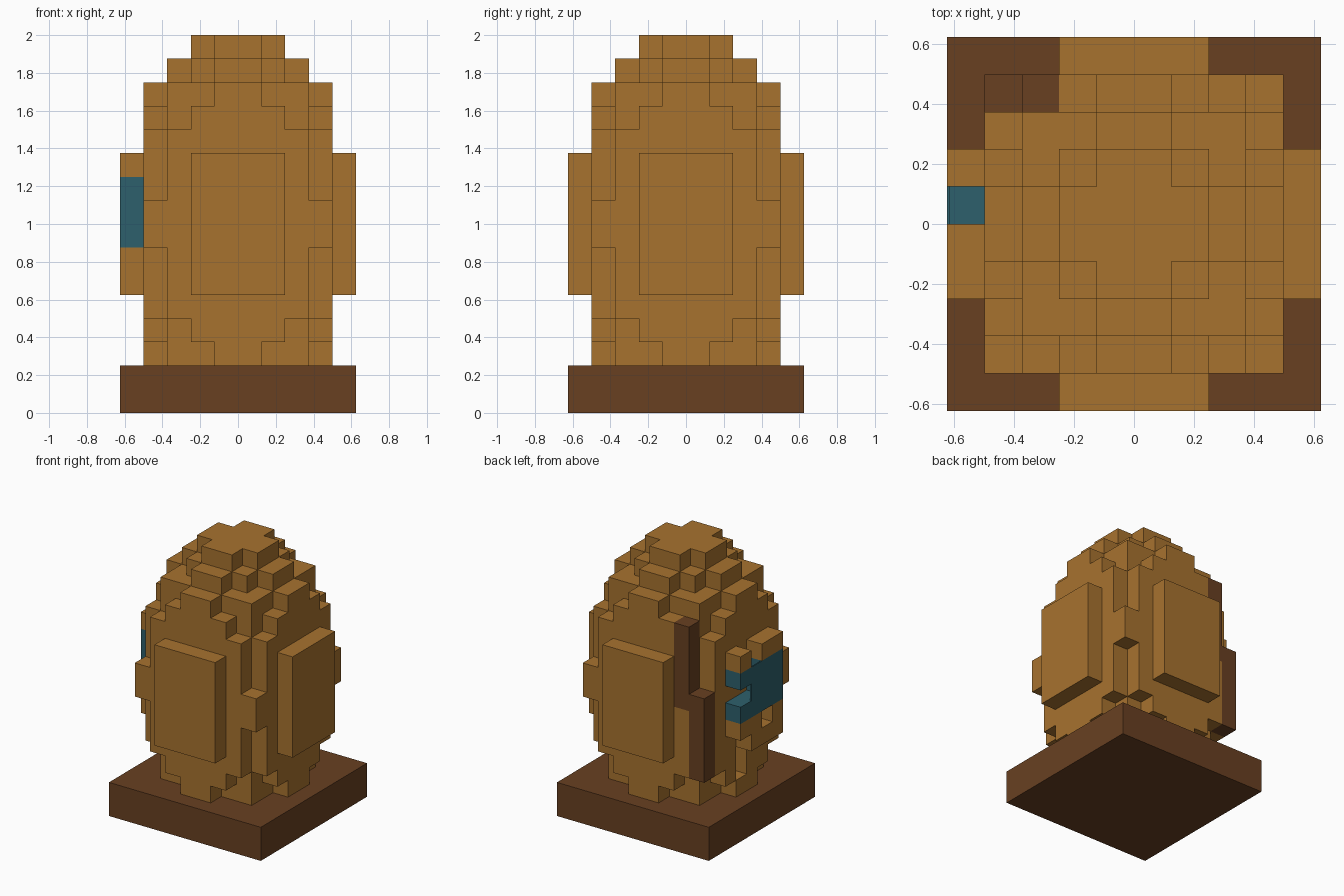
import bpy, bmesh, math
from mathutils import Vector

cube = bpy.data.objects.get("Cube")
if cube:
    bpy.data.objects.remove(cube, do_unlink=True)

V = 0.125  # size of one block


def material(name, rgb):
    m = bpy.data.materials.new(name)
    m.diffuse_color = (*rgb, 1)
    m.use_nodes = True
    bsdf = next(n for n in m.node_tree.nodes if n.type == 'BSDF_PRINCIPLED')
    bsdf.inputs["Base Color"].default_value = (*rgb, 1)
    bsdf.inputs["Roughness"].default_value = 0.8
    return m


amber = material("amber", (0.39, 0.17, 0.028))
brown = material("dark brown", (0.14, 0.051, 0.0155))
teal = material("teal", (0.027, 0.117, 0.15))


def finish(bm, name, mat):
    mesh = bpy.data.meshes.new(name)
    bm.to_mesh(mesh)
    bm.free()
    mesh.materials.append(mat)
    ob = bpy.data.objects.new(name, mesh)
    bpy.context.collection.objects.link(ob)
    return ob


def box(name, lo, hi, mat):
    bm = bmesh.new()
    bmesh.ops.create_cube(bm, size=1)
    lo, hi = Vector(lo), Vector(hi)
    for v in bm.verts:
        v.co = Vector([(lo[i] + hi[i]) / 2 + v.co[i] * (hi[i] - lo[i]) for i in range(3)])
    return finish(bm, name, mat)


def blocks(name, cells, solid, mat):
    """Skin a set of grid blocks, leaving out faces that touch another block."""
    bm = bmesh.new()
    for c in sorted(cells):
        for axis in range(3):
            for side in (0, 1):
                n = list(c)
                n[axis] += 1 if side else -1
                if tuple(n) in solid:
                    continue
                u, w = (axis + 1) % 3, (axis + 2) % 3
                ring = [(0, 0), (1, 0), (1, 1), (0, 1)]
                if not side:
                    ring.reverse()
                pts = []
                for du, dw in ring:
                    p = list(c)
                    p[axis] += side
                    p[u] += du
                    p[w] += dw
                    pts.append(bm.verts.new(Vector(p) * V))
                bm.faces.new(pts)
    bmesh.ops.remove_doubles(bm, verts=bm.verts, dist=1e-4)
    bmesh.ops.dissolve_limit(bm, angle_limit=math.radians(1),
                             verts=bm.verts, edges=bm.edges)
    return finish(bm, name, mat)


# Plinth
box("plinth", (-0.625, -0.625, 0), (0.625, 0.625, 0.25), brown)

# Bottom and top of each block column, by its distance from the two axes
column = {
    (1, 1): (2, 16), (1, 2): (2, 16), (2, 2): (2, 15), (1, 3): (2, 15),
    (2, 3): (2, 14), (3, 3): (2, 14), (1, 4): (2, 14), (2, 4): (3, 13),
    (3, 4): (4, 12), (4, 4): (7, 9), (1, 5): (5, 11), (2, 5): (5, 11),
}
egg = set()
for i in range(-5, 5):
    for j in range(-5, 5):
        a = i + 1 if i >= 0 else -i
        b = j + 1 if j >= 0 else -j
        z0, z1 = column.get((min(a, b), max(a, b)), (0, 0))
        egg |= {(i, j, k) for k in range(z0, z1)}

# Two brown posts at the back corner
posts = {(-3, 3, k) for k in range(8, 13)} | {(-4, 3, k) for k in range(4, 9)}

# Teal band across the side panel, and the broken-out blocks around it
band = {(-5, j, k) for j in range(-2, 2) for k in range(7, 10)}
gaps = {(-5, 0, 10), (-5, 0, 9), (-5, 0, 8), (-5, 1, 8), (-5, -1, 6),
        (-5, 1, 5), (-4, 0, 3), (-4, 0, 4)}
band -= gaps
shell = egg - posts - band - gaps
solid = shell | posts | band

blocks("egg_body", shell, solid, amber)
blocks("corner_posts", posts, solid, brown)
blocks("side_band", band, solid, teal)

# Thin cover over the hollow part of the band
box("band_cover", (-0.625, 0, 1.0), (-0.616, 0.125, 1.25), teal)
